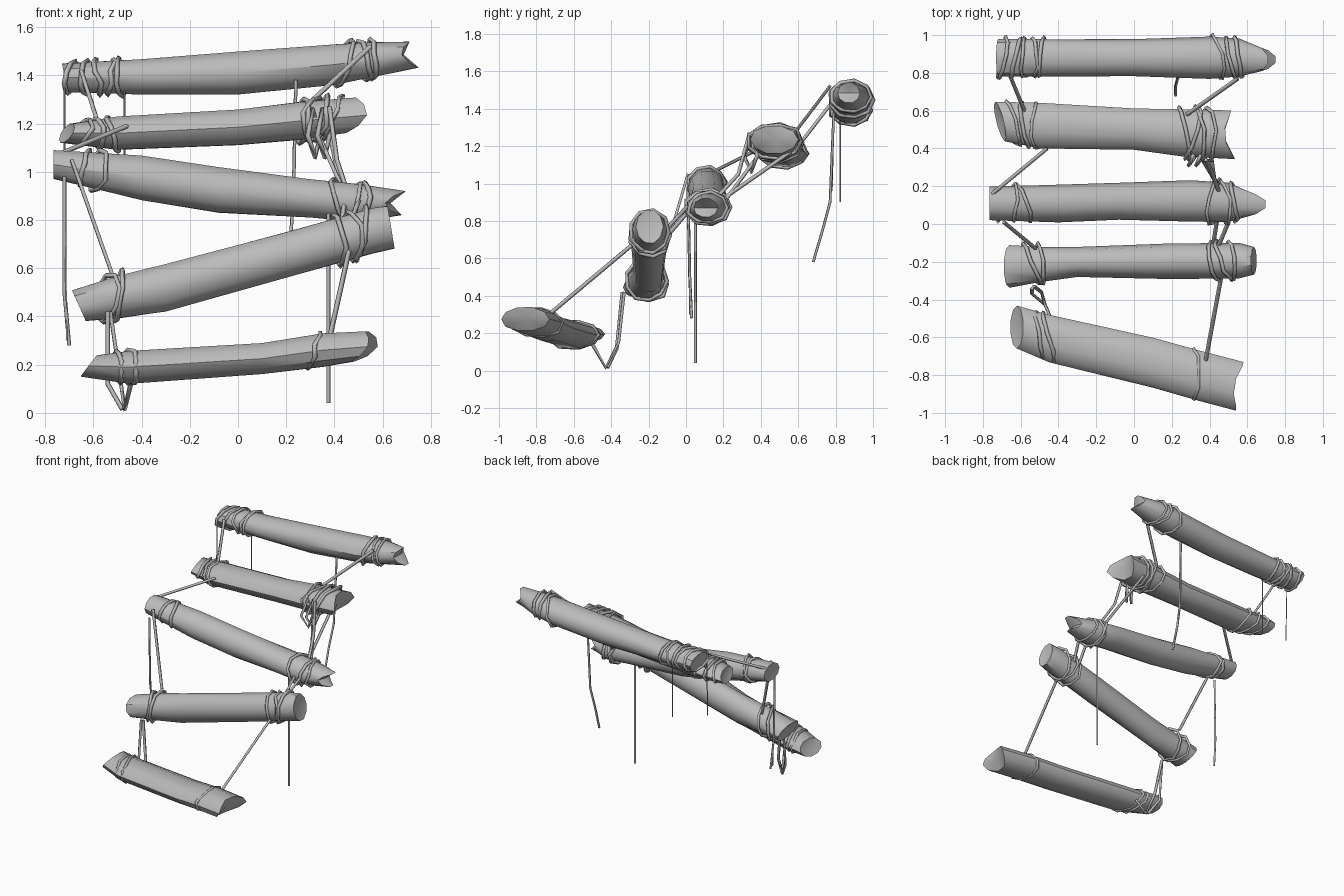
import bpy, bmesh, math, random
from mathutils import Vector

random.seed(4)
if "Cube" in bpy.data.objects:
    bpy.data.objects.remove(bpy.data.objects["Cube"], do_unlink=True)

grey = bpy.data.materials.new("weathered_grey")
grey.use_nodes = True
colour = (0.5, 0.5, 0.5, 1)
grey.diffuse_color = colour
grey.node_tree.nodes["Principled BSDF"].inputs["Base Color"].default_value = colour

SIDES = 10


def section_at(sections, x):
    """Interpolated (y_min, y_max, z_min, z_max) of a log at x."""
    for low, high in zip(sections, sections[1:]):
        if x <= high[0]:
            t = max(0, (x - low[0]) / (high[0] - low[0]))
            return [p + (q - p) * t for p, q in zip(low[1:], high[1:])]
    return sections[-1][1:]


def around(section, angle, scale=1.0):
    """Point on the log surface at an angle, as (y, z)."""
    y0, y1, z0, z1 = section
    return ((y0 + y1) / 2 + (y1 - y0) / 2 * math.cos(angle) * scale,
            (z0 + z1) / 2 + (z1 - z0) / 2 * math.sin(angle) * scale / 0.97)


def make_log(name, sections, left_cut, right_cut):
    """Loft a log; each cut is (y slant, z slant, y fork, z fork)."""
    bm = bmesh.new()
    rings = []
    last = len(sections) - 1
    for i, (x, *section) in enumerate(sections):
        cut = left_cut if i == 0 else right_cut if i == last else (0, 0, 0, 0)
        ring = []
        for k in range(SIDES):
            angle = math.tau * k / SIDES
            c, s = math.cos(angle), math.sin(angle)
            shift = cut[0] * c + cut[1] * s + cut[2] * c * c + cut[3] * s * s
            y, z = around(section, angle, random.uniform(0.97, 1.02))
            ring.append(bm.verts.new((x + shift, y, z)))
        rings.append(ring)
    for a, b in zip(rings, rings[1:]):
        for k in range(SIDES):
            n = (k + 1) % SIDES
            bm.faces.new((a[k], a[n], b[n], b[k]))
    # Broken end faces, sunk slightly at the middle
    for ring, inward in ((rings[0], 0.02), (rings[-1], -0.02)):
        middle = sum((v.co for v in ring), Vector()) / SIDES
        middle.x += inward
        tip = bm.verts.new(middle)
        for k in range(SIDES):
            bm.faces.new((ring[k], ring[(k + 1) % SIDES], tip))
    bmesh.ops.recalc_face_normals(bm, faces=bm.faces)
    mesh = bpy.data.meshes.new(name)
    bm.to_mesh(mesh)
    bm.free()
    mesh.materials.append(grey)
    log = bpy.data.objects.new(name, mesh)
    bpy.context.collection.objects.link(log)
    bpy.ops.object.select_all(action='DESELECT')
    log.select_set(True)
    bpy.context.view_layer.objects.active = log
    bpy.ops.object.shade_smooth_by_angle(angle=math.radians(42))


def make_rope(name, paths, radius, closed=False):
    """Square-sided cords along straight-segment paths."""
    curve = bpy.data.curves.new(name, 'CURVE')
    curve.dimensions = '3D'
    curve.bevel_depth = radius
    curve.bevel_resolution = 0
    curve.use_fill_caps = True
    for path in paths:
        spline = curve.splines.new('POLY')
        spline.points.add(len(path) - 1)
        for point, co in zip(spline.points, path):
            point.co = (*co, 1)
        spline.use_cyclic_u = closed
    curve.materials.append(grey)
    rope = bpy.data.objects.new(name, curve)
    bpy.context.collection.objects.link(rope)


def make_wraps(name, sections, places, scale, radius=0.011):
    """Loose angular turns of cord around a log."""
    loops = []
    for x in places:
        tilt, phase = random.uniform(0.01, 0.045), random.uniform(0, math.tau)
        loop = []
        for k in range(9):
            angle = math.tau * k / 9
            px = x + tilt * math.sin(angle + phase) + random.uniform(-0.01, 0.01)
            grow = scale * random.uniform(0.97, 1.1)
            loop.append((px, *around(section_at(sections, px), angle, grow)))
        loops.append(loop)
    make_rope(name, loops, radius, closed=True)


# Log sections: x, y_min, y_max, z_min, z_max
bottom = [(-.62, -.66, -.43, .15, .24), (-.45, -.73, -.48, .12, .26),
          (.1, -.87, -.6, .16, .29), (.35, -.94, -.67, .19, .33),
          (.5, -.99, -.73, .21, .34)]
second = [(-.66, -.34, -.11, .38, .51), (-.5, -.31, -.12, .39, .57),
          (-.3, -.28, -.12, .42, .62), (.2, -.29, -.1, .56, .75),
          (.56, -.29, -.1, .66, .85), (.635, -.27, -.12, .68, .86)]
middle = [(-.765, .02, .2, .97, 1.09), (-.4, .01, .21, .88, 1.07),
          (-.08, .02, .22, .83, 1.02), (.3, .01, .23, .81, .97),
          (.5, .01, .22, .79, .95), (.61, .04, .17, .82, .92)]
fourth = [(-.71, .44, .65, 1.12, 1.2), (-.5, .4, .64, 1.09, 1.23),
          (0, .39, .61, 1.11, 1.26), (.25, .36, .61, 1.13, 1.29),
          (.46, .34, .6, 1.16, 1.31)]
top = [(-.72, .78, .98, 1.33, 1.45), (-.4, .78, .98, 1.32, 1.47),
       (0, .78, .98, 1.32, 1.5), (.4, .77, .99, 1.36, 1.53),
       (.56, .78, .98, 1.39, 1.54), (.68, .81, .93, 1.43, 1.54)]

make_log("bottom_log", bottom, (0, .035, 0, 0), (.02, .03, .06, 0))
make_log("second_log", second, (0, -.03, 0, 0), (0, -.015, 0, 0))
make_log("middle_log", middle, (0, 0, 0, 0), (0, .01, 0, .085))
make_log("fourth_log", fourth, (-.025, .02, 0, 0), (-.01, .02, .065, 0))
make_log("top_log", top, (0, -.01, 0, 0), (0, -.02, 0, .055))

# Lashings at both ends of every log
make_wraps("bottom_lashing", bottom, (-.5, -.45, .32), .95)
make_wraps("second_right_end_lashing", second, (-.54, -.5), 1.12)
make_wraps("second_left_end_lashing", second, (.42, .47, .51), 1.06)
make_wraps("middle_right_end_lashing", middle, (-.64, -.58), 1.02)
make_wraps("middle_left_end_lashing", middle, (.43, .48, .53), 1.06)
make_wraps("fourth_right_end_lashing", fourth, (-.64, -.58, -.52), 1.02)
make_wraps("fourth_left_end_lashing", fourth, (.27, .31, .35, .39), 1.1)
make_wraps("top_right_end_lashing", top, (-.69, -.63, -.58, -.53, -.49), 1.04)
make_wraps("top_left_end_lashing", top, (.44, .52, .55), 1.03)

# Cords linking the logs along the right side
make_rope("right_links", [
    [(-.65, .77, 1.42), (-.58, .6, 1.2)],
    [(-.46, .4, 1.19), (-.75, .16, 1.07)],
    [(-.69, .01, 1.05), (-.52, -.13, .57)],
    [(-.53, -.33, .42), (-.49, -.36, .15), (-.47, -.43, .015),
     (-.44, -.5, .14)],
    [(-.54, -.34, .42), (-.54, -.37, .12), (-.48, -.42, .015)],
], .01)

# Cords linking the logs along the left side
make_rope("left_links", [
    [(.55, .77, 1.52), (.28, .58, 1.27)],
    [(.38, .56, 1.17), (.43, .2, .92)],
    [(.34, .38, 1.14), (.46, .18, .87)],
    [(.38, .34, 1.27), (.41, .28, 1.05), (.45, .17, .93)],
    [(.5, .01, .88), (.45, -.11, .75)],
    [(.44, .02, .86), (.42, -.1, .72)],
    [(.46, -.29, .67), (.38, -.72, .31)],
], .011)

# Slack loops under the fourth log
make_rope("slack_loops", [
    [(x, .36, 1.26), (x - .02, .31, 1.15), (x + .01, .35, 1.06),
     (x + .03, .38, 1.15)] for x in (.31, .35)
], .011, closed=True)

# Loose ends hanging down
make_rope("hanging_cords", [
    [(.375, .05, .85), (.375, .05, .04)],
    [(-.72, .01, .98), (-.72, .02, .5), (-.7, .03, .28)],
    [(.24, .79, 1.38), (.23, .77, .9), (.22, .73, .75), (.22, .68, .58)],
], .008)
make_rope("hanging_threads", [
    [(-.47, .825, 1.36), (-.47, .825, .9)],
    [(-.72, .79, 1.36), (-.72, .78, .96)],
    [(-.72, .01, .95), (-.71, .02, .3)],
], .004)
